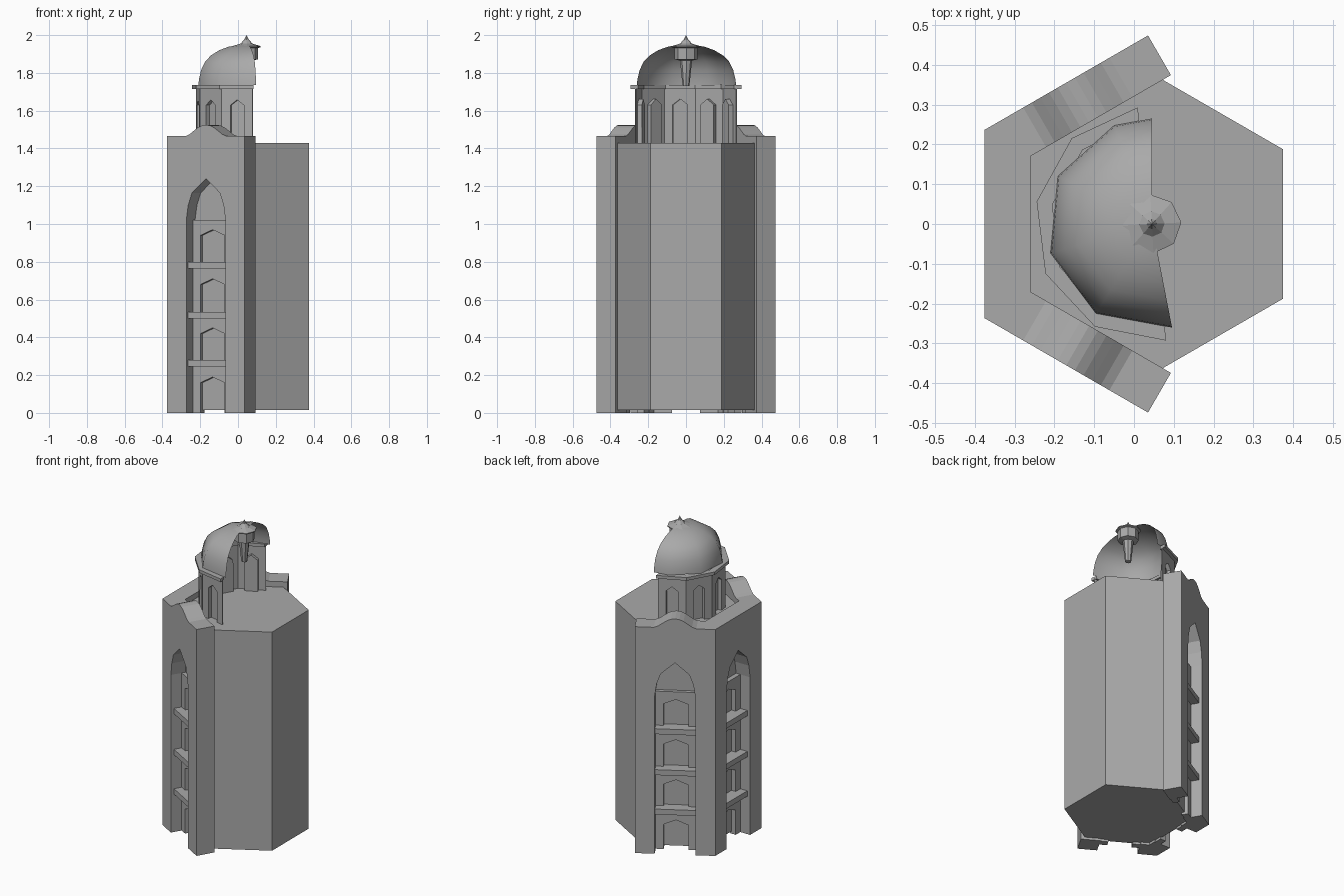
import bpy, bmesh
from math import sin, cos, radians, pi
from mathutils import Vector

if "Cube" in bpy.data.objects:
    bpy.data.objects.remove(bpy.data.objects["Cube"])

stone = bpy.data.materials.new("grey_stone")
stone.use_nodes = True
GREY = (0.4, 0.4, 0.4, 1)
stone.diffuse_color = GREY
stone.node_tree.nodes["Principled BSDF"].inputs["Base Color"].default_value = GREY


def finish(name, bm, smooth=False, recalc=True):
    bmesh.ops.remove_doubles(bm, verts=bm.verts, dist=0.0002)
    if recalc:
        bmesh.ops.recalc_face_normals(bm, faces=bm.faces)
    mesh = bpy.data.meshes.new(name)
    bm.to_mesh(mesh)
    bm.free()
    mesh.materials.append(stone)
    for p in mesh.polygons:
        p.use_smooth = smooth
    ob = bpy.data.objects.new(name, mesh)
    bpy.context.collection.objects.link(ob)
    return ob


def framed(centre, apothem, deg):
    """Maps (along wall, depth inward, height) onto a wall facing deg."""
    n = Vector((cos(radians(deg)), sin(radians(deg)), 0))
    t = Vector((-n.y, n.x, 0))
    c = Vector((centre, 0, 0))
    return lambda u, d, z: c + n * (apothem - d) + t * u + Vector((0, 0, z))


def prism(bm, place, outline, d0, d1):
    a = [bm.verts.new(place(u, d0, z)) for u, z in outline]
    b = [bm.verts.new(place(u, d1, z)) for u, z in outline]
    bm.faces.new(a)
    bm.faces.new(b[::-1])
    for i in range(len(a)):
        j = (i + 1) % len(a)
        bm.faces.new((a[j], a[i], b[i], b[j]))


def mirrored(half):
    """Half outline ending on the axis, completed on the other side."""
    return half + [(-u, z) for u, z in half[-2::-1]]


def revolve(bm, centre, profile, degs, closed=False, ring=False):
    """Sweeps (radius, height) points around a vertical axis."""
    cols = [[bm.verts.new((centre + r * cos(radians(a)), r * sin(radians(a)), z))
             for r, z in profile] for a in degs]
    pairs = list(zip(cols, cols[1:])) + ([(cols[-1], cols[0])] if closed else [])
    steps = len(profile) - (0 if ring else 1)
    for c, d in pairs:
        for i in range(steps):
            j = (i + 1) % len(profile)
            bm.faces.new((c[i], d[i], d[j], c[j]))
    if ring and not closed:
        bm.faces.new(cols[0])
        bm.faces.new(cols[-1][::-1])


# Hexagonal core
bm = bmesh.new()
revolve(bm, 0.05, [(0, 0.015), (0.375, 0.015), (0.375, 1.43), (0, 1.43)],
        range(30, 390, 60), closed=True)
finish("hexagonal_body", bm)

# Three facade slabs with pointed niches, gallery walls and balconies
niche = mirrored([(0.12, 0), (0.12, 1.02), (0.108, 1.1), (0.085, 1.165), (0, 1.24)])
bump = mirrored([(0.237, 1.465), (0.125, 1.465), (0.1, 1.475), (0.075, 1.493),
                 (0.05, 1.51), (0.025, 1.521), (0, 1.525)])
flat_top = [(0.237, 1.465), (-0.237, 1.465)]
floors = [(0, 0.25, 0.19), (0.28, 0.51, 0.45), (0.535, 0.77, 0.71), (0.8, 1.02, 0.97)]
balcony_heights = (0.245, 0.5, 0.765)

for label, deg, top in (("left", 180, flat_top), ("front", 240, bump), ("back", 120, bump)):
    place = framed(0.035, 0.41, deg)
    bm = bmesh.new()
    outline = [(0.237, 0)] + top + [(-0.237, 0)] + niche[::-1]
    prism(bm, place, outline, 0, 0.115)
    finish(label + "_facade", bm)

    bm = bmesh.new()
    for low, high, apex in floors:
        door = mirrored([(0.073, low), (0.073, apex - 0.03), (0, apex)])
        wall = [(0.12, low), (0.12, high), (-0.12, high), (-0.12, low)]
        prism(bm, place, wall + door[::-1], 0.07, 0.11)
    finish(label + "_gallery_wall", bm)

    bm = bmesh.new()
    for z in balcony_heights:
        prism(bm, place, [(0.12, z), (0.12, z + 0.035), (-0.12, z + 0.035), (-0.12, z)],
              0.02, 0.11)
    finish(label + "_balconies", bm)

# Half drum: five wall bays, each with a pointed blind window
AXIS = 0.045
bays = range(115, 260, 36)
radius = 0.27
half = radius * sin(pi / 10)
arch = mirrored([(0.038, 1.43), (0.038, 1.63), (0, 1.66)])
bm = bmesh.new()
for deg in bays:
    place = framed(AXIS, radius * cos(pi / 10), deg)
    wall = [(half, 1.43), (half, 1.72), (-half, 1.72), (-half, 1.43)]
    bm.faces.new([bm.verts.new(place(u, 0, z)) for u, z in wall + arch[::-1]])
    front = [bm.verts.new(place(u, 0, z)) for u, z in arch]
    back = [bm.verts.new(place(u, 0.025, z)) for u, z in arch]
    bm.faces.new(back)
    for i in range(len(arch) - 1):
        bm.faces.new((front[i], front[i + 1], back[i + 1], back[i]))
drum = finish("drum_wall", bm)
shell = drum.modifiers.new("thickness", "SOLIDIFY")
shell.thickness = 0.006
shell.offset = 0

# Cornice band
bm = bmesh.new()
revolve(bm, AXIS, [(0.255, 1.715), (0.295, 1.715), (0.295, 1.735), (0.255, 1.735)],
        range(97, 278, 36), ring=True)
finish("cornice", bm)

# Open half dome
bm = bmesh.new()
profile = [(0.265, 1.735), (0.262, 1.765), (0.25, 1.815), (0.228, 1.86), (0.195, 1.893),
           (0.15, 1.92), (0.1, 1.938), (0.05, 1.947), (0, 1.95)]
revolve(bm, AXIS, profile, (90, 111, 153, 196, 238, 281))
finish("half_dome", bm, smooth=True, recalc=False)

# Finial: tapered stem, block, flared cap and spire
bm = bmesh.new()
profile = [(0, 1.73), (0.018, 1.73), (0.032, 1.865), (0.062, 1.872), (0.062, 1.932),
           (0.074, 1.936), (0.074, 1.942), (0.032, 1.955), (0.013, 1.975), (0, 2.0)]
revolve(bm, AXIS, profile, range(3, 363, 45), closed=True)
finish("finial", bm)
